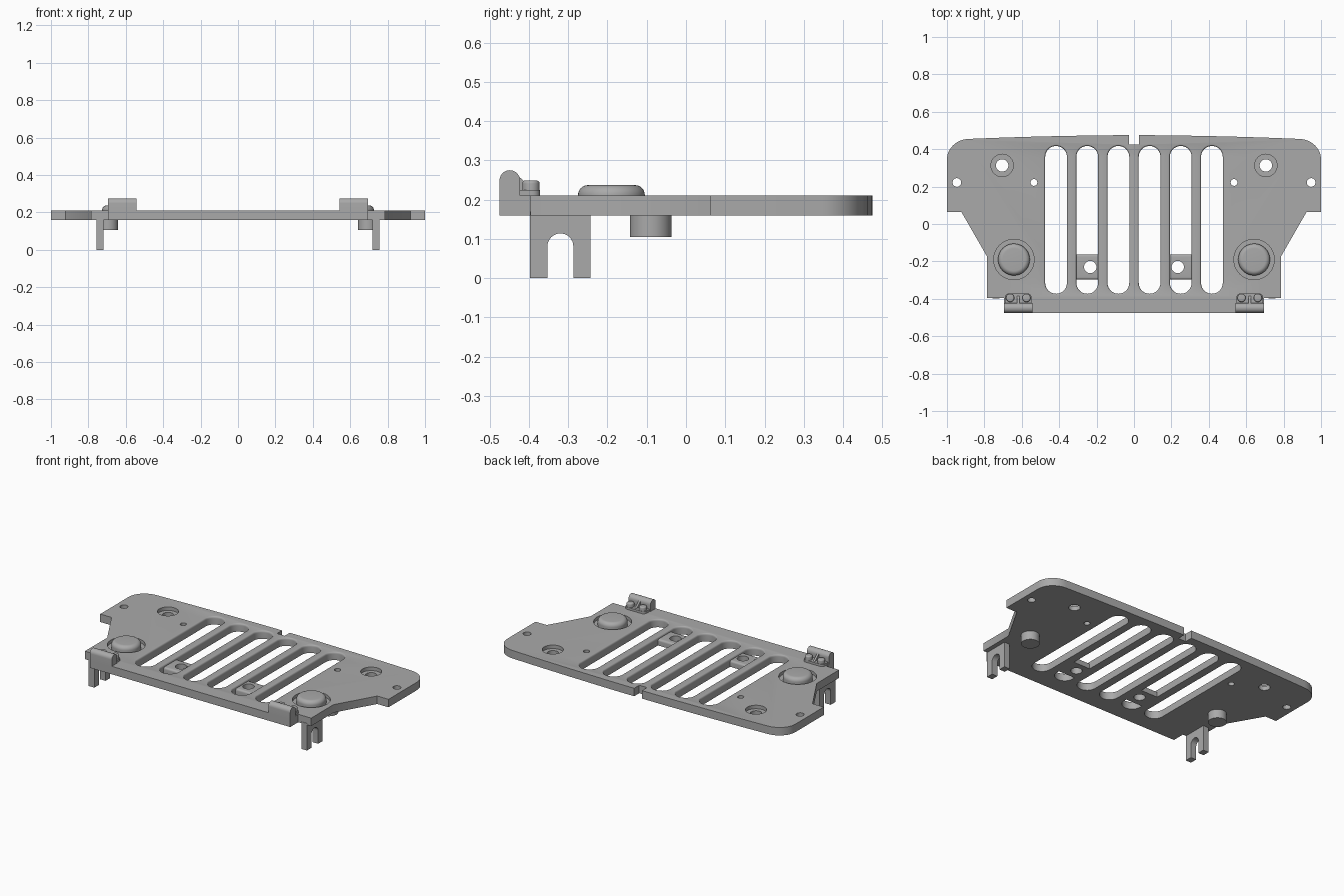
import bpy, bmesh
from math import sin, cos, pi

cube = bpy.data.objects.get("Cube")
if cube:
    bpy.data.objects.remove(cube, do_unlink=True)

grey = bpy.data.materials.new("plain grey")
grey.use_nodes = True
COLOUR = (0.4, 0.4, 0.4, 1)
grey.diffuse_color = COLOUR
grey.node_tree.nodes["Principled BSDF"].inputs["Base Color"].default_value = COLOUR

BOTTOM, TOP = 0.16, 0.21
parts = []


def finish(name, bm):
    bmesh.ops.recalc_face_normals(bm, faces=bm.faces)
    mesh = bpy.data.meshes.new(name)
    bm.to_mesh(mesh)
    bm.free()
    mesh.materials.append(grey)
    obj = bpy.data.objects.new(name, mesh)
    bpy.context.collection.objects.link(obj)
    parts.append(obj)
    return obj


def arc(cx, cy, rx, ry, start, end, steps=12):
    angles = [start + (end - start) * i / steps for i in range(steps + 1)]
    return [(cx + rx * cos(a), cy + ry * sin(a)) for a in angles]


def skin(bm, rings):
    """Join equal rings of points into a closed solid."""
    rings = [[bm.verts.new(p) for p in ring] for ring in rings]
    n = len(rings[0])
    for a, b in zip(rings, rings[1:]):
        for i in range(n):
            j = (i + 1) % n
            bm.faces.new((a[i], a[j], b[j], b[i]))
    bm.faces.new(rings[0])
    bm.faces.new(rings[-1])


def prism(name, points, low, high, axis="z"):
    bm = bmesh.new()
    place = (lambda p, h: (h, *p)) if axis == "x" else (lambda p, h: (*p, h))
    skin(bm, [[place(p, h) for p in points] for h in (low, high)])
    return finish(name, bm)


def round_solid(bm, x, y, profile, half=0):
    """Stack of circles, or of slots when half is set; profile is (radius, z)."""
    skin(bm, [[(px, py, z) for px, py in
               arc(x, y + half, r, r, 0, pi, 24)[:None if half else -1]
               + arc(x, y - half, r, r, pi, 2 * pi, 24)[:None if half else -1]]
              for r, z in profile])


def turned(name, x, y, profile):
    bm = bmesh.new()
    round_solid(bm, x, y, profile)
    return finish(name, bm)


def cut(target, bm):
    cutter = finish("cutter", bm)
    mod = target.modifiers.new("cut", "BOOLEAN")
    mod.operation, mod.solver, mod.object = "DIFFERENCE", "EXACT", cutter
    graph = bpy.context.evaluated_depsgraph_get()
    mesh = bpy.data.meshes.new_from_object(target.evaluated_get(graph))
    target.modifiers.clear()
    target.data = mesh
    parts.remove(cutter)
    bpy.data.objects.remove(cutter, do_unlink=True)


# Plate outline: one half, then its mirror image
half = [(0.027, 0.425), (0.027, 0.475), (0.2, 0.474), (0.5, 0.468), (0.7, 0.462)]
half += arc(0.88, 0.345, 0.12, 0.11, pi / 2, 0)
half += [(1, 0.063), (0.922, 0.063), (0.785, -0.175), (0.785, -0.396),
         (0.695, -0.396), (0.695, -0.475)]
plate = prism("grille_plate", half + [(-x, y) for x, y in reversed(half)], BOTTOM, TOP)

# Openings in the plate
holes = bmesh.new()
lip = [(0.066 - r, z) for r, z in arc(0, TOP - 0.012, 0.008, 0.012, 0, pi / 2, 5)]
lip = [(0.058 + 0.008 * (1 - cos(a * pi / 10)), TOP - 0.012 + 0.012 * sin(a * pi / 10))
       for a in range(6)]
for i in range(6):
    round_solid(holes, (i - 2.5) / 6, 0.022, [(0.058, 0.1)] + lip + [(0.066, 0.3)], 0.337)
for s in (-1, 1):
    round_solid(holes, s * 0.705, 0.313, [(0.033, 0.1), (0.033, 0.188), (0.06, 0.188), (0.06, 0.3)])
    round_solid(holes, s * 0.947, 0.222, [(0.023, 0.1), (0.023, 0.3)])
    round_solid(holes, s * 0.535, 0.222, [(0.018, 0.1), (0.018, 0.3)])
    round_solid(holes, s * 0.642, -0.19, [(0.108, 0.19), (0.108, 0.3)])
cut(plate, holes)

for s, side in ((-1, "right"), (1, "left")):
    def span(a, b):
        return sorted((s * a, s * b))

    # Drilled bridge across a slot
    bridge_profile = [(-0.297, BOTTOM)] + arc(-0.285, 0.186, 0.012, 0.012, pi, pi / 2, 5)
    bridge_profile += arc(-0.175, 0.186, 0.012, 0.012, pi / 2, 0, 5) + [(-0.163, BOTTOM)]
    bridge = prism(side + "_slot_bridge", bridge_profile, *span(0.188, 0.312), "x")
    drill = bmesh.new()
    round_solid(drill, s * 0.234, -0.23, [(0.033, 0.1), (0.033, 0.3)])
    cut(bridge, drill)

    # Domed lamp in its recess
    dome = [(0.085, 0.185)] + arc(0.06, 0.212, 0.025, 0.025, 0, pi / 2, 8)
    turned(side + "_lamp", s * 0.642, -0.19, dome)

    # Peg under the plate
    turned(side + "_peg", s * 0.694, -0.09, [(0.053, 0.105), (0.053, BOTTOM + 0.01)])

    # Forked leg
    fork = [(-0.398, BOTTOM + 0.01), (-0.398, 0), (-0.353, 0)]
    fork += arc(-0.32, 0.081, 0.033, 0.033, pi, 0, 16)
    fork += [(-0.287, 0), (-0.243, 0), (-0.243, BOTTOM + 0.01)]
    prism(side + "_forked_leg", fork, *span(0.718, 0.757), "x")

    # Hinge: barrel, flange, rib and two bolts
    barrel = [(-0.475, TOP - 0.01)] + arc(-0.449, 0.249, 0.026, 0.026, pi, 0, 16)
    barrel += [(-0.423, TOP - 0.01)]
    prism(side + "_hinge_barrel", barrel, *span(0.543, 0.695), "x")
    flange = [(0.69, -0.44)] + arc(0.67, -0.392, 0.02, 0.02, 0, pi / 2, 6)
    flange += arc(0.568, -0.392, 0.02, 0.02, pi / 2, pi, 6) + [(0.548, -0.44)]
    prism(side + "_hinge_flange", [(s * x, y) for x, y in flange], TOP - 0.01, 0.224)
    rib = [(-0.44, 0.215), (-0.44, 0.27), (-0.425, 0.258), (-0.385, 0.224), (-0.385, 0.215)]
    prism(side + "_hinge_rib", rib, *span(0.613, 0.625), "x")
    for x, end in ((0.575, "inner"), (0.662, "outer")):
        bolt = [(0.022, 0.215)] + arc(0.014, 0.241, 0.008, 0.008, 0, pi / 2, 5)
        turned(f"{side}_{end}_bolt", s * x, -0.395, bolt)

# Smooth the round walls, keep the edges sharp
bpy.ops.object.select_all(action="DESELECT")
for obj in parts:
    obj.select_set(True)
bpy.context.view_layer.objects.active = plate
bpy.ops.object.shade_smooth_by_angle(angle=pi / 6)
